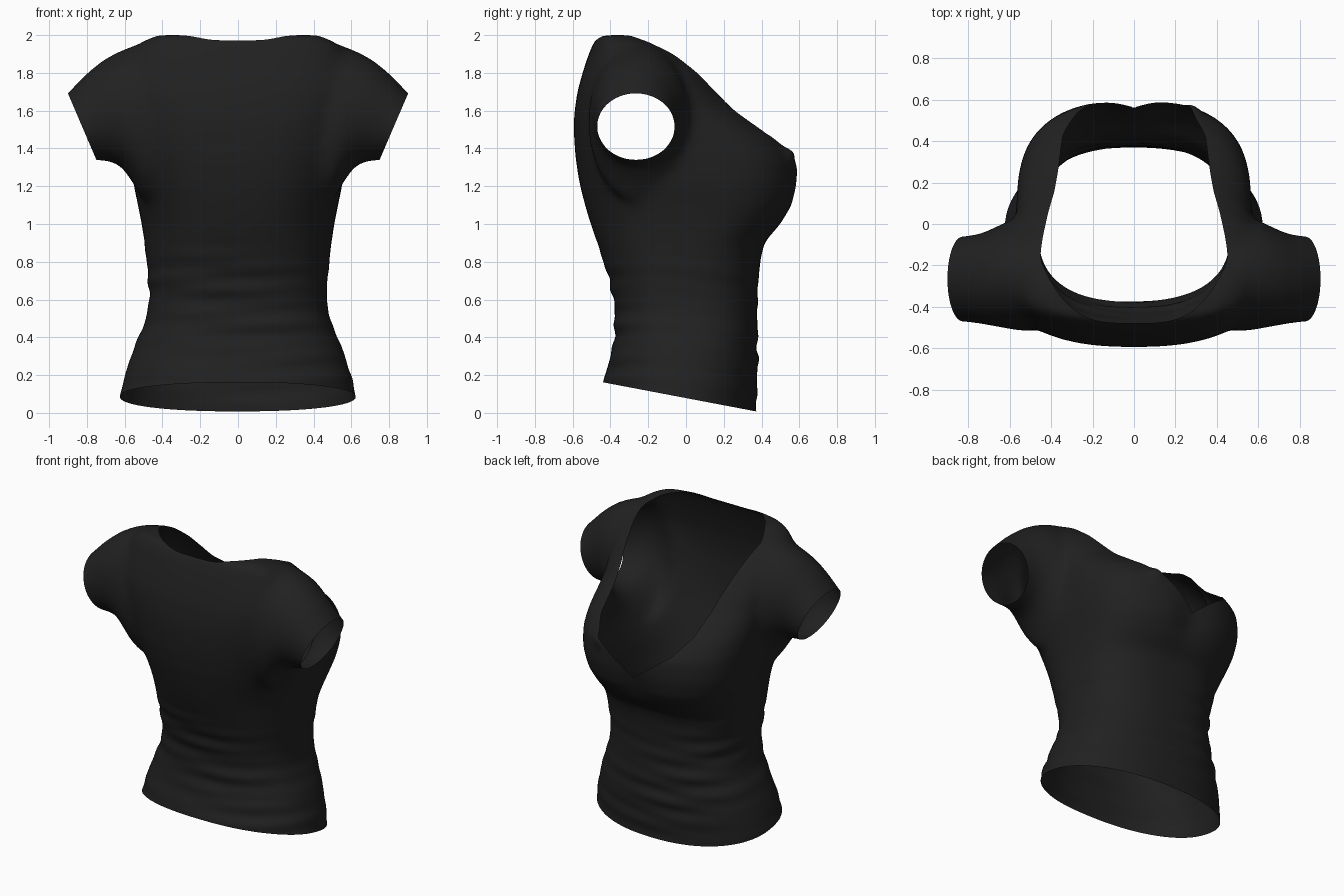
import bpy, bmesh, math
from mathutils import Vector

cube = bpy.data.objects.get("Cube")
if cube:
    bpy.data.objects.remove(cube)


def lerp_table(table, t):
    """Piecewise linear lookup in a list of (key, value) pairs."""
    if t <= table[0][0]:
        return table[0][1]
    for (a, p), (b, q) in zip(table, table[1:]):
        if t <= b:
            return p + (q - p) * (t - a) / (b - a)
    return table[-1][1]


def loft(bm, rings):
    """Closed solid through a list of equal point rings."""
    rows = [[bm.verts.new(p) for p in ring] for ring in rings]
    n = len(rows[0])
    faces = [bm.faces.new(rows[0]), bm.faces.new(rows[-1])]
    for low, high in zip(rows, rows[1:]):
        for i in range(n):
            j = (i + 1) % n
            faces.append(bm.faces.new((low[i], low[j], high[j], high[i])))
    bmesh.ops.recalc_face_normals(bm, faces=faces)


def power(v, p):
    return math.copysign(abs(v) ** p, v)


SEGMENTS = 64
ANGLES = [2 * math.pi * i / SEGMENTS for i in range(SEGMENTS)]

# Torso stations: height, half width, back, widest line, chest side
TORSO = [
    (-0.1, 0.64, -0.46, -0.05, 0.37), (0.1, 0.625, -0.45, -0.05, 0.375),
    (0.2, 0.60, -0.43, -0.04, 0.38), (0.35, 0.55, -0.385, -0.02, 0.38),
    (0.5, 0.485, -0.375, 0.0, 0.378), (0.62, 0.468, -0.385, 0.0, 0.378),
    (0.78, 0.482, -0.43, 0.02, 0.39), (0.9, 0.495, -0.47, 0.05, 0.415),
    (1.0, 0.51, -0.505, 0.1, 0.51), (1.1, 0.53, -0.535, 0.15, 0.575),
    (1.22, 0.555, -0.565, 0.16, 0.6), (1.35, 0.565, -0.585, 0.12, 0.595),
    (1.45, 0.57, -0.592, 0.04, 0.525), (1.52, 0.57, -0.595, -0.02, 0.43),
    (1.6, 0.58, -0.59, -0.1, 0.315), (1.7, 0.6, -0.575, -0.15, 0.21),
    (1.8, 0.6, -0.548, -0.2, 0.12), (1.9, 0.57, -0.515, -0.25, 0.0),
    (1.96, 0.52, -0.49, -0.3, -0.12), (2.0, 0.43, -0.46, -0.35, -0.25),
]
# Squareness of the sections by height
SIDE_CURVE = [(0.0, 0.92), (0.5, 0.8)]
BACK_CURVE = [(0.0, 0.92), (0.5, 0.8), (1.0, 0.75), (1.4, 0.42),
              (1.7, 0.42), (1.9, 0.6)]


def torso_ring(z, w, back, mid, front):
    ring = []
    side, rear = lerp_table(SIDE_CURVE, z), lerp_table(BACK_CURVE, z)
    dent = 0.04 * math.exp(-((z - 1.14) / 0.14) ** 2)
    for a in ANGLES:
        x = w * power(math.cos(a), side)
        if math.sin(a) > 0:
            y = mid + (front - mid) * math.sin(a) ** side
            y -= dent * math.exp(-(x / 0.11) ** 2)
        else:
            y = mid - (mid - back) * abs(math.sin(a)) ** rear
        ring.append((x, y, z))
    return ring


# Sleeve stations: lower x, lower z, upper x, upper z, centre y, half depth
SLEEVE = [
    (0.3, 1.08, 0.42, 1.975, -0.245, 0.24), (0.5, 1.12, 0.54, 1.95, -0.245, 0.275),
    (0.565, 1.23, 0.64, 1.91, -0.245, 0.262), (0.615, 1.3, 0.72, 1.865, -0.255, 0.24),
    (0.67, 1.33, 0.81, 1.79, -0.265, 0.217), (0.75, 1.337, 0.9, 1.695, -0.265, 0.207),
    (0.85, 1.35, 1.0, 1.59, -0.265, 0.2),
]


def sleeve_ring(side, x0, z0, x1, z1, mid, depth):
    ring = []
    for a in ANGLES:
        t = 0.5 + 0.5 * math.sin(a)
        ring.append((side * (x0 + (x1 - x0) * t),
                     mid + depth * math.cos(a), z0 + (z1 - z0) * t))
    return ring


# Solid body, fused into one smooth skin
bm = bmesh.new()
loft(bm, [torso_ring(*row) for row in TORSO])
for side in (1, -1):
    loft(bm, [sleeve_ring(side, *row) for row in SLEEVE])
mesh = bpy.data.meshes.new("fitted_top")
bm.to_mesh(mesh)
bm.free()
top = bpy.data.objects.new("fitted_top", mesh)
bpy.context.collection.objects.link(top)
remesh = top.modifiers.new("fuse", 'REMESH')
remesh.mode = 'VOXEL'
remesh.voxel_size = 0.018
soften = top.modifiers.new("soften", 'SMOOTH')
soften.factor = 0.5
soften.iterations = 26
bpy.context.view_layer.update()
fused = bpy.data.meshes.new_from_object(
    top.evaluated_get(bpy.context.evaluated_depsgraph_get()))
top.modifiers.clear()
top.data = fused
fused.name = "fitted_top"

bm = bmesh.new()
bm.from_mesh(fused)
bm.normal_update()

# Gathered cloth folds around the waist, and the lifted neckline tip
TIP = Vector((0.28, 0.56, 1.37))
FOLDS = [(0.0, 0.3), (0.3, 1.0), (0.7, 0.8), (0.95, 0.0)]
moves = []
for v in bm.verts:
    x, y, z = v.co
    wave = math.sin(40 * z + 2.5 * math.sin(3 * x + 1) + 3 * y)
    wave += 0.6 * math.sin(63 * z - 5 * x + 2 * math.sin(4 * y))
    wave *= 0.6 + 0.4 * math.sin(5 * x + 3 * y + 4 * z)
    pull = 0.025 * math.exp(-((v.co - TIP).length / 0.05) ** 2)
    moves.append(v.normal * (0.006 * lerp_table(FOLDS, z) * wave + pull))
for v, move in zip(bm.verts, moves):
    v.co += move


def open_plane(faces, point, normal):
    """Cut the given faces and drop everything on the normal side."""
    geom = {g for f in faces for g in (f, *f.edges, *f.verts)}
    bmesh.ops.bisect_plane(bm, geom=list(geom), plane_co=point,
                           plane_no=normal, clear_outer=True)


# Hem and sleeve openings
open_plane(bm.faces, (0, -0.44, 0.162), (0, -0.19, -1))
for side in (1, -1):
    cuff = [f for f in bm.faces if f.calc_center_median().z > 1.2
            and side * f.calc_center_median().x > 0.6]
    open_plane(cuff, (side * 0.75, 0, 1.34), (side * 0.35, 0, -0.15))

# Neckline: half width of the opening by height
NECK = [(1.0, -0.3), (1.18, 0.0), (1.28, 0.13), (1.38, 0.27), (1.48, 0.345),
        (1.7, 0.385), (1.93, 0.45), (2.1, 0.46)]


def neck(co):
    """Negative inside the neck opening."""
    rear = -0.478 + 0.3 * (abs(co.x) / 0.45) ** 3.5
    return max(abs(co.x) - lerp_table(NECK, co.z), rear - co.y)


level = {v: neck(v.co) for v in bm.verts}
rim = []
for e in list(bm.edges):
    a, b = e.verts
    if level[a] * level[b] < 0:
        rim.append(bmesh.utils.edge_split(
            e, a, level[a] / (level[a] - level[b]))[1])
bmesh.ops.connect_verts(bm, verts=rim)
bmesh.ops.delete(bm, geom=[f for f in bm.faces
                           if neck(f.calc_center_median()) < 0],
                 context='FACES')
bm.to_mesh(fused)
bm.free()

# Black cloth
cloth = bpy.data.materials.new("black_cloth")
cloth.use_nodes = True
colour = (0.015, 0.015, 0.015, 1)
cloth.diffuse_color = colour
cloth.node_tree.nodes["Principled BSDF"].inputs["Base Color"].default_value = colour
fused.materials.clear()
fused.materials.append(cloth)

for o in bpy.context.selected_objects:
    o.select_set(False)
top.select_set(True)
bpy.context.view_layer.objects.active = top
bpy.ops.object.shade_smooth_by_angle(angle=math.radians(60))
